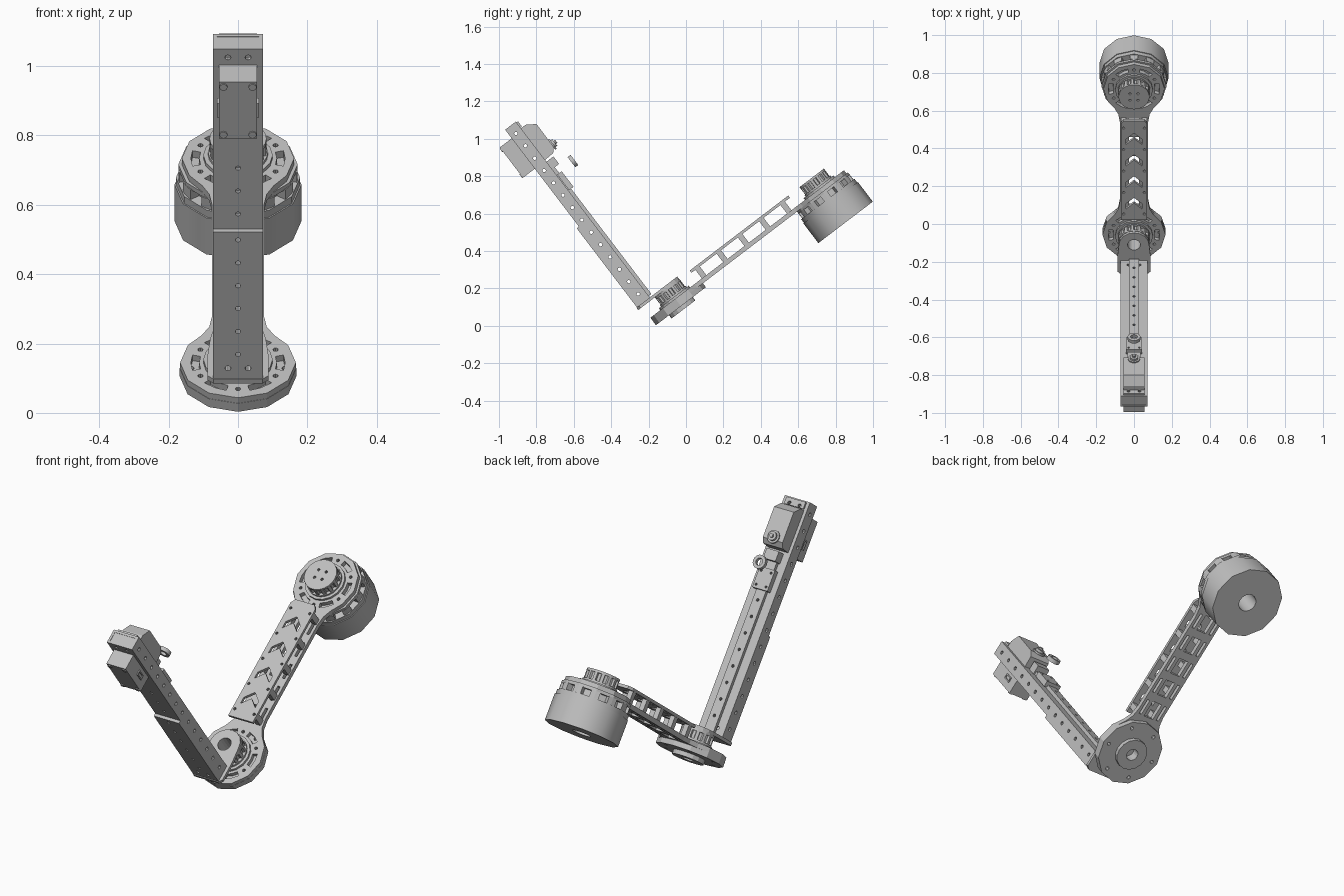
import bpy, bmesh
from math import sin, cos, pi, radians
from mathutils import Matrix

if "Cube" in bpy.data.objects:
    bpy.data.objects.remove(bpy.data.objects["Cube"])

grey = bpy.data.materials.new("machined_grey")
grey.use_nodes = True
grey.diffuse_color = (0.52, 0.52, 0.52, 1)
grey.node_tree.nodes["Principled BSDF"].inputs["Base Color"].default_value = (0.52, 0.52, 0.52, 1)

# Everything is built square, then tilted about the x axis
TILT = Matrix.Rotation(radians(37.3), 4, 'X')
AXES = {
    'x': Matrix(((0, 0, 1), (1, 0, 0), (0, 1, 0))),
    'y': Matrix(((1, 0, 0), (0, 0, -1), (0, 1, 0))),
    'z': Matrix.Identity(3),
}
ELBOW, SHOULDER = 0.042, 1.014


# Outline helpers
def ring(r, cx=0, cy=0, n=12):
    return [(cx + r * sin(2 * pi * i / n), cy + r * cos(2 * pi * i / n)) for i in range(n)]


def rect(x0, x1, y0, y1):
    return [(x0, y0), (x1, y0), (x1, y1), (x0, y1)]


def box(cx, cy, w, h):
    return rect(cx - w / 2, cx + w / 2, cy - h / 2, cy + h / 2)


def sector(r0, r1, mid, half, cy):
    a = [mid - half, mid, mid + half]
    pts = [(r1, t) for t in a] + [(r0, t) for t in reversed(a)]
    return [(r * sin(t), cy + r * cos(t)) for r, t in pts]


def around(n, f, start=0.0):
    return [f(start + 2 * pi * i / n) for i in range(n)]


def hole_circle(n, r, size, cy, start=0.0):
    return around(n, lambda t: ring(size, r * sin(t), cy + r * cos(t), 8), start)


# A plate: first loop is the outline, further loops are holes
def plate(name, loops, lo, hi, axis='z', smooth=False):
    cu = bpy.data.curves.new(name, 'CURVE')
    cu.dimensions, cu.fill_mode, cu.extrude = '2D', 'BOTH', (hi - lo) / 2
    for loop in loops:
        sp = cu.splines.new('POLY')
        sp.points.add(len(loop) - 1)
        for p, (a, b) in zip(sp.points, loop):
            p.co = (a, b, 0, 1)
        sp.use_cyclic_u = True
    tmp = bpy.data.objects.new(name + "_outline", cu)
    bpy.context.collection.objects.link(tmp)
    dg = bpy.context.evaluated_depsgraph_get()
    me = bpy.data.meshes.new_from_object(tmp.evaluated_get(dg))
    bpy.data.objects.remove(tmp)
    bm = bmesh.new()
    bm.from_mesh(me)
    bmesh.ops.remove_doubles(bm, verts=bm.verts, dist=1e-5)
    bmesh.ops.recalc_face_normals(bm, faces=bm.faces)
    shift = {'x': (1, 0, 0), 'y': (0, 1, 0), 'z': (0, 0, 1)}[axis]
    mid = (lo + hi) / 2
    bm.transform(TILT @ Matrix.Translation([s * mid for s in shift]) @ AXES[axis].to_4x4())
    for f in bm.faces:
        f.smooth = False
        f.material_index = 0
    bm.to_mesh(me)
    bm.free()
    me.materials.clear()
    me.materials.append(grey)
    ob = bpy.data.objects.new(name, me)
    bpy.context.collection.objects.link(ob)
    if smooth:
        bpy.ops.object.select_all(action='DESELECT')
        ob.select_set(True)
        bpy.context.view_layer.objects.active = ob
        bpy.ops.object.shade_smooth_by_angle(angle=radians(32))
    return ob


# Shoulder motor
S = SHOULDER
plate("motor_drum", [ring(0.183, 0, S), ring(0.045, 0, S, 16)], -0.077, 0.055, smooth=True)
plate("motor_band", [ring(0.179, 0, S)], 0.055, 0.08, smooth=True)
plate("motor_core", [ring(0.145, 0, S)], 0.08, 0.125)
for i in range(12):
    plate("motor_cage_post", [sector(0.14, 0.172, i * pi / 6, 0.13, S)], 0.08, 0.115)
plate("motor_cage_rim", [ring(0.172, 0, S), ring(0.142, 0, S)], 0.112, 0.128)

# Elbow bearing
E = ELBOW
plate("elbow_disc", [ring(0.168, 0, E), ring(0.03, 0, E, 16)] + hole_circle(6, 0.135, 0.009, E, pi / 6), 0.1, 0.13)
plate("elbow_boss", [ring(0.08, 0, E, 16), ring(0.03, 0, E, 16)], 0.078, 0.1)


# Bone-shaped lower arm plate
def bone_half():
    pts = [(0.167 * sin(t * pi / 6), E - 0.167 * cos(t * pi / 6)) for t in range(5)]
    pts += [(0.105, E + 0.13), (0.083, E + 0.17), (0.075, E + 0.22)]
    pts += [(0.075, S - 0.22), (0.083, S - 0.17), (0.103, S - 0.13)]
    pts += [(0.162 * sin(t * pi / 6), S - 0.162 * cos(t * pi / 6)) for t in range(2, 7)]
    return pts


half = bone_half()
outline = half + [(-x, y) for x, y in reversed(half[1:-1])]
cuts = []
for c in (E, S):
    cuts += around(6, lambda t: sector(0.112, 0.136, t, 0.27, c), pi / 6)
    cuts += hole_circle(6, 0.125, 0.008, c)
for k in range(5):
    v = 0.275 + 0.125 * k
    cuts += [box(0, v, 0.055, 0.085), box(0.053, v, 0.014, 0.08), box(-0.053, v, 0.014, 0.08)]
plate("lower_arm_plate", [outline] + cuts, 0.126, 0.15)

# Upper arm plate with chevron openings
chevron = [(0, 0.04), (0.042, 0), (0.042, -0.035), (0, 0.005), (-0.042, -0.035), (-0.042, 0)]
cuts = [[(x, y + 0.305 + 0.143 * k) for x, y in chevron] for k in range(4)]
cuts += [ring(0.007, sx * 0.055, 0.236 + 0.143 * k, 8) for k in range(5) for sx in (-1, 1)]
tip = [(0.07, 0.195), (0.07, 0.835), (0.055, 0.857), (-0.055, 0.857), (-0.07, 0.835), (-0.07, 0.195)]
plate("upper_arm_plate", [tip] + cuts, 0.208, 0.223)
for k in range(5):
    for sx in (-1, 1):
        plate("arm_post", [box(sx * 0.056, 0.236 + 0.143 * k, 0.026, 0.03)], 0.15, 0.208)


# Toothed pulleys
def pulley(name, c, base, top, holes):
    teeth = [p for i in range(28) for p in (
        ((0.082 if i % 2 else 0.072) * sin((i + d) * pi / 14), c + (0.082 if i % 2 else 0.072) * cos((i + d) * pi / 14))
        for d in (0.1, 0.9))]
    plate(name + "_collar", [ring(0.1, 0, c, 16)] + holes[:1], base, base + 0.012)
    plate(name + "_flange", [ring(0.086, 0, c, 24)] + holes[:1], base + 0.012, base + 0.022)
    plate(name + "_teeth", [teeth] + holes[:1], base + 0.022, top - 0.012)
    plate(name + "_cap", [ring(0.082, 0, c, 24)] + holes, top - 0.012, top)


pulley("shoulder_pulley", S, 0.15, 0.222, hole_circle(4, 0.03, 0.007, S, pi / 4))
pulley("elbow_pulley", E, 0.15, 0.222, [ring(0.034, 0, E, 16)] + hole_circle(8, 0.06, 0.007, E))

# Foot bracket joining the elbow pulley to the forearm
arc = [(0.08 * cos(i * pi / 8), E + 0.08 * sin(i * pi / 8)) for i in range(9)]
foot = arc + [(-0.088, -0.04), (-0.088, -0.135), (-0.07, -0.152), (0.07, -0.152), (0.088, -0.135), (0.088, -0.04)]
plate("foot_bracket", [foot, ring(0.034, 0, E, 16)], 0.222, 0.238)

# Forearm box tube
BOT, TOP, STEP = 0.238, 1.42, 0.083
pairs = [ring(0.009, sx * 0.029, v, 8) for sx in (-1, 1) for v in (0.275, 1.39)]
line = [ring(0.0075, 0, 0.325 + STEP * k, 8) for k in range(9)]
low = [h for h in line if h[0][1] < 0.76]
plate("forearm_front_web", [rect(-0.072, 0.072, BOT, TOP)] + pairs + line, -0.134, -0.122, 'y')
plate("forearm_cover", [rect(-0.072, 0.072, BOT, 0.769)] + [p for p in pairs if p[0][1] < 1] + low, -0.149, -0.134, 'y')
plate("forearm_back_web", [rect(-0.072, 0.072, BOT, TOP)] + pairs + line, -0.074, -0.062, 'y')
side = [ring(0.0095, -0.1, 0.29 + STEP * k, 8) for k in range(14)]
for sx in (-1, 1):
    plate("forearm_side", [rect(-0.122, -0.074, BOT, TOP)] + side, sx * 0.066 - 0.006, sx * 0.066 + 0.006, 'x')
plate("forearm_end_cap", [rect(-0.06, 0.06, -0.122, -0.074)], TOP - 0.012, TOP - 0.002)
plate("slide_rail", [rect(-0.027, 0.027, BOT + 0.01, 1.15)] + line, -0.062, -0.044, 'y')

# Carriage on the rail
plate("carriage", [box(0, 1.008, 0.086, 0.105)] + [ring(0.006, a * 0.028, 1.008 + b * 0.035, 8) for a in (-1, 1) for b in (-1, 1)],
      -0.058, -0.028, 'y')
plate("rail_stop", [box(0, 1.125, 0.07, 0.05)], -0.062, -0.015, 'y')

# Forearm motor, front housing and rear gearbox
plate("motor_housing", [rect(-0.055, 0.055, 1.158, 1.362)], -0.214, -0.134, 'y')
for sx in (-1, 1):
    for v in (1.172, 1.345):
        plate("housing_screw", [ring(0.012, sx * 0.042, v, 8)], -0.218, -0.206, 'y')
    plate("housing_socket", [box(-0.167, 1.233, 0.026, 0.05), box(-0.167, 1.233, 0.014, 0.036)],
          sx * 0.057 - 0.003, sx * 0.057 + 0.003, 'x')
gearbox = [(-0.062, 1.162), (-0.005, 1.165), (0.017, 1.19), (0.018, 1.343), (-0.031, 1.375), (-0.062, 1.375)]
plate("gearbox", [gearbox], -0.056, 0.056, 'x')
plate("end_clamp", [box(0, 1.397, 0.11, 0.034)] + [p for p in pairs if p[0][1] > 1], -0.062, -0.052, 'y')
plate("output_flange", [ring(0.032, 0, 1.205, 16)], 0.015, 0.024, 'y')
plate("output_pulley", [ring(0.022, 0, 1.205, 16)], 0.024, 0.036, 'y')
plate("output_shaft", [ring(0.01, 0, 1.205, 8)], 0.036, 0.046, 'y')

# Free idler ring
plate("idler_ring", [ring(0.034, 0, 1.067, 16), ring(0.018, 0, 1.067, 16)], 0.043, 0.063, 'y', smooth=True)
